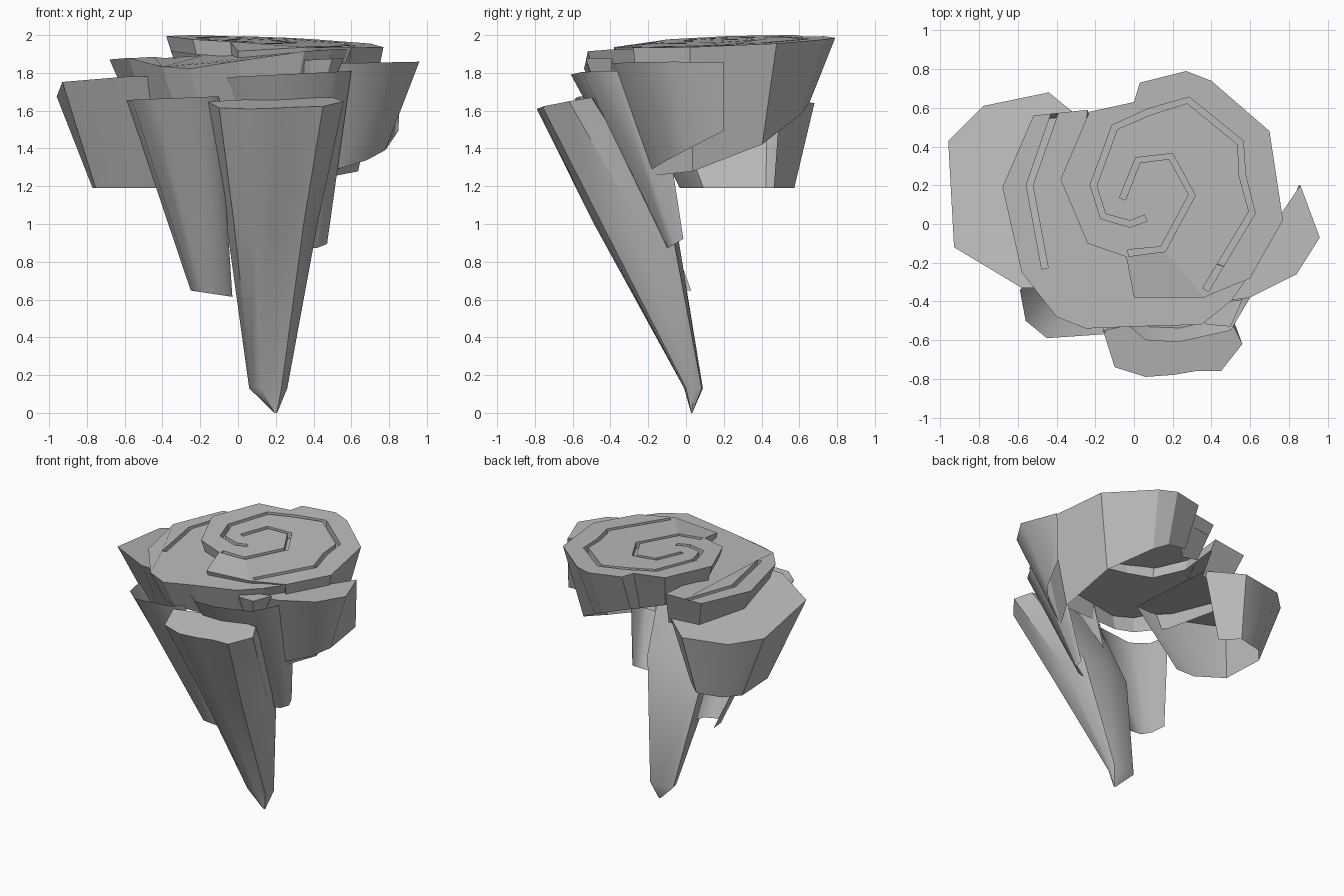
import bpy, bmesh, math
from mathutils import Vector

cube = bpy.data.objects.get("Cube")
if cube:
    bpy.data.objects.remove(cube)

stone = bpy.data.materials.new("stone grey")
stone.use_nodes = True
grey = (0.5, 0.5, 0.5, 1)
stone.diffuse_color = grey
stone.node_tree.nodes["Principled BSDF"].inputs["Base Color"].default_value = grey


def finish(name, bm, smooth=0):
    """Turn a bmesh into a shaded, coloured object."""
    bmesh.ops.recalc_face_normals(bm, faces=bm.faces[:])
    mesh = bpy.data.meshes.new(name)
    bm.to_mesh(mesh)
    bm.free()
    obj = bpy.data.objects.new(name, mesh)
    bpy.context.collection.objects.link(obj)
    mesh.materials.append(stone)
    if smooth:
        bpy.ops.object.select_all(action="DESELECT")
        obj.select_set(True)
        bpy.context.view_layer.objects.active = obj
        bpy.ops.object.shade_smooth_by_angle(angle=math.radians(smooth))
    return obj


def loft(name, rings, closed=True, lid=True, base=True, smooth=0):
    """Skin a stack of equal rings of points, first ring on top."""
    bm = bmesh.new()
    rows = [[bm.verts.new(p) for p in ring] for ring in rings]
    count = len(rows[0])
    for high, low in zip(rows, rows[1:]):
        for i in range(count if closed else count - 1):
            j = (i + 1) % count
            bm.faces.new((low[i], low[j], high[j], high[i]))
    if lid:
        bm.faces.new(rows[0])
    if base:
        bm.faces.new(rows[-1])
    return finish(name, bm, smooth)


def plane(height, slope_x=0, slope_y=0):
    return lambda x, y: height + slope_x * x + slope_y * y


def drooping(surface, start, amount):
    """Bend a surface down toward its front right corner."""
    return lambda x, y: surface(x, y) - amount * max(0, start - y) * max(0, .4 - x)


def lift(outline, surface, drop=0):
    return [Vector((x, y, surface(x, y) - drop)) for x, y in outline]


def shrunk(outline, factor, centre):
    c = Vector(centre)
    return [c + (Vector(p) - c) * factor for p in outline]


def petal(name, outline, surface, sections, hollow=False, lid=True, smooth=35):
    """Tapering petal, solid or a sheet open at the back and bottom."""
    xs, ys = zip(*outline)
    cx, cy = (min(xs) + max(xs)) / 2, (min(ys) + max(ys)) / 2
    rings = [lift(outline, surface)]
    for centre, sx, sy, level in sections:
        moved = [(centre[0] + (x - cx) * sx, centre[1] + (y - cy) * sy) for x, y in outline]
        rings.append(lift(moved, level))
    return loft(name, rings, closed=not hollow, lid=lid, base=not hollow, smooth=smooth)


def cap(name, edge, top, depth, centre):
    """Slab whose sides lean inward behind its skirt."""
    return loft(name, [lift(edge, top), lift(shrunk(edge, .94, centre), top, depth)])


def skirt(name, arc, top, bottom, factor, centre):
    """Tapering sheet hanging from part of a cap's edge."""
    return loft(name, [lift(arc, top), lift(shrunk(arc, factor, centre), bottom)],
                closed=False, lid=False, base=False)


def groove(target, path, surface, width=0.034, depth=0.05):
    """Cut a narrow channel along a path into the top of a slab."""
    pts = [Vector(p) for p in path]
    left, right = [], []
    for i, p in enumerate(pts):
        along = (pts[min(i + 1, len(pts) - 1)] - pts[max(i - 1, 0)]).normalized()
        side = Vector((-along.y, along.x)) * width / 2
        left.append(p + side)
        right.append(p - side)
    corners = [lift(left, surface, -depth), lift(right, surface, -depth),
               lift(right, surface, depth), lift(left, surface, depth)]
    cutter = loft("groove_cutter", list(zip(*corners)))
    cutter.hide_render = True
    cutter.hide_set(True)
    cut = target.modifiers.new("groove", "BOOLEAN")
    cut.operation = "DIFFERENCE"
    cut.solver = "EXACT"
    cut.object = cutter


# Rolled bud: a tilted cap with two interleaved spiral grooves and a tapering skirt
bud_centre = (.1, .1)
bud_top = drooping(plane(1.97, -.045, .035), -.17, .5)
bud_edge = [(-.24, -.1), (-.38, .23), (-.23, .58), (0, .63), (.03, .73), (.27, .79),
            (.4, .74), (.7, .48), (.77, .02), (.6, -.28), (.36, -.38), (0, -.38), (-.04, -.17)]
bud = cap("bud_cap", bud_edge, bud_top, .08, bud_centre)
inner_spiral = [(-.06, .13), (.02, .33), (.19, .35), (.3, .15), (.15, -.13), (-.03, -.15)]
outer_spiral = [(.06, .03), (-.02, 0), (-.16, .04), (-.21, .2), (-.1, .5), (.08, .58),
                (.28, .64), (.55, .42), (.56, .25), (.61, .06), (.37, -.34)]
groove(bud, inner_spiral, bud_top)
groove(bud, outer_spiral, bud_top)
skirt("bud_skirt", bud_edge[1:10], bud_top, plane(1.515, -.39, .33), .8, bud_centre)

# Wrapping petal: lower crescent around the left and front, with its own skirt
wrap_top = drooping(plane(1.9, .04, -.01), -.38, .7)
wrap_edge = [(-.24, .59), (-.52, .56), (-.68, .19), (-.58, -.25), (-.4, -.48), (-.25, -.54),
             (0, -.53), (.35, -.52), (.5, -.4), (.6, -.26),
             (.4, -.2), (0, -.08), (-.18, 0), (-.28, .25)]
wrap = cap("wrapping_petal_cap", wrap_edge, wrap_top, .08, (0, 0))
groove(wrap, [(-.4, .6), (-.54, .2), (-.46, -.23)], wrap_top)
skirt("wrapping_petal_skirt", wrap_edge[:9], wrap_top, plane(1.62), .84, (0, 0))

# Side petals: capped sheets, open underneath and toward the middle
petal("right_side_petal",
      [(-.22, .5), (-.44, .68), (-.78, .61), (-.96, .43), (-.93, -.12), (-.58, -.33), (-.3, -.33)],
      plane(1.735, 0, -.14), [((-.57, .27), .54, .6, plane(1.19))], hollow=True, smooth=40)
side_top = [(.45, -.4), (.6, -.38), (.84, -.26), (.96, -.07), (.86, .2)]
side_foot = [(.4, -.2), (.53, -.18), (.68, -.1), (.78, 0), (.85, .2)]
loft("left_side_petal", [lift(side_top, plane(1.84, .02)), lift(side_foot, plane(1.36, .04, .5))],
     closed=False, base=False, smooth=40)

# Long hanging petals at the front
petal("front_spike",
      [(-.16, -.55), (-.1, -.74), (.06, -.79), (.2, -.78), (.32, -.76), (.45, -.76),
       (.56, -.62), (.5, -.5), (.2, -.48)],
      plane(1.75, .02, .18),
      [((.18, -.27), .67, 1.4, plane(1)),
       ((.16, .04), .28, .32, plane(.13)), ((.2, .03), .02, .02, plane(0))], smooth=50)
petal("front_right_spike",
      [(-.59, -.34), (-.56, -.5), (-.45, -.59), (-.16, -.57), (-.1, -.5)],
      plane(1.68, .04), [((-.14, -.06), .45, .7, plane(.61, -.15))],
      hollow=True, lid=False, smooth=60)
petal("front_left_spike",
      [(-.06, -.5), (.06, -.6), (.23, -.61), (.5, -.55), (.6, -.38), (.58, -.15)],
      plane(1.78, .05), [((.3, -.06), .52, .2, plane(.93, 0, .6))],
      hollow=True, lid=False, smooth=60)

# Broken chip wedged beside the front petals
petal("broken_chip", [(.3, -.46), (.42, -.41), (.56, -.39), (.5, -.53), (.38, -.52)],
      plane(1.85, .05), [((.42, -.44), .6, .6, plane(1.74))], smooth=0)
